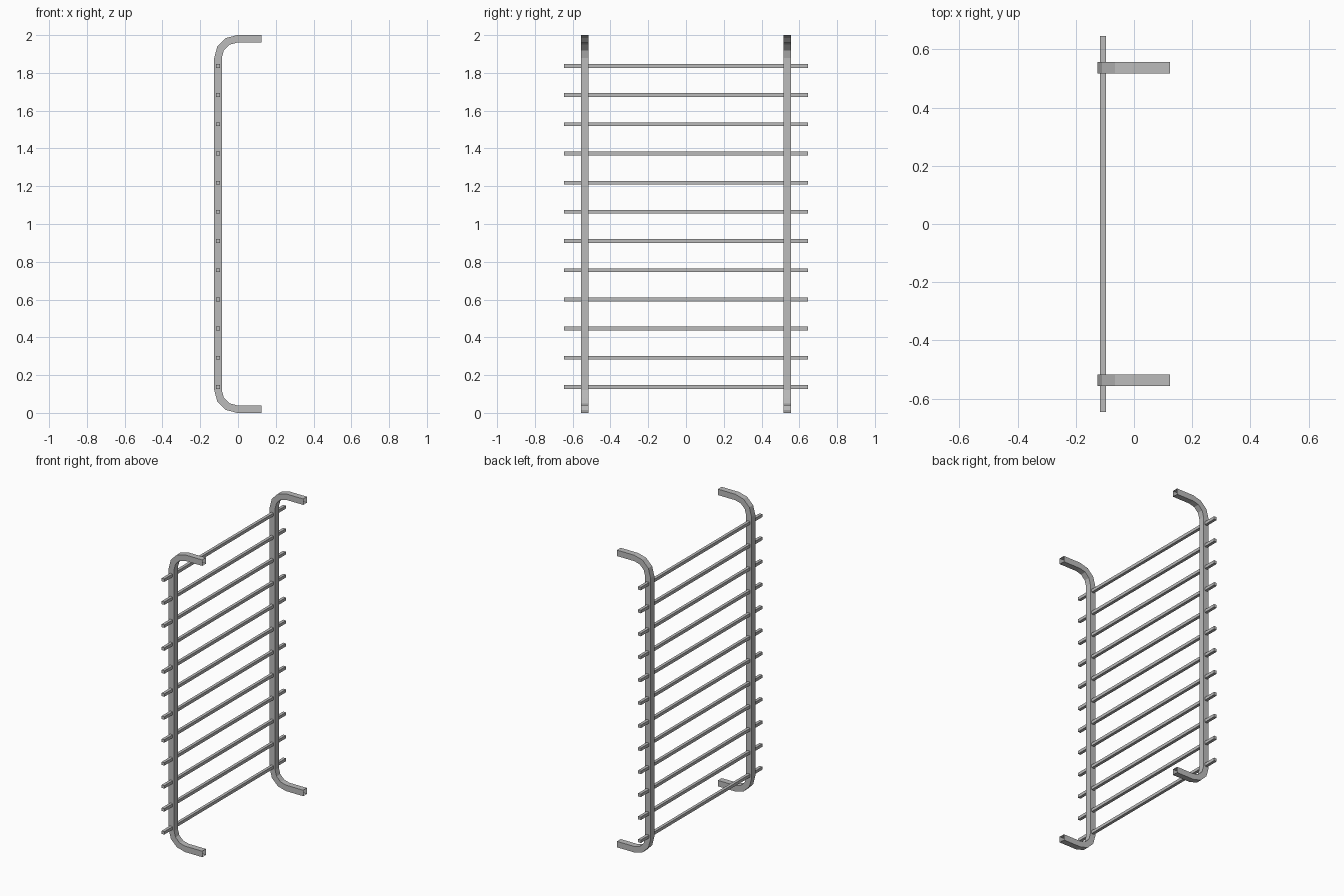
import bpy
import bmesh
from math import sin, cos, radians
from mathutils import Vector

cube = bpy.data.objects.get("Cube")
if cube:
    bpy.data.objects.remove(cube)

RAIL, RUNG = 0.04, 0.02        # square section widths
RAIL_X, RAIL_Y = -0.106, 0.537
REACH = 0.124                  # how far the bent ends extend
BEND, STEPS = 0.101, 3

steel = bpy.data.materials.new("grey steel")
steel.use_nodes = True
colour = (0.5, 0.5, 0.5, 1)
steel.diffuse_color = colour
steel.node_tree.nodes["Principled BSDF"].inputs["Base Color"].default_value = colour


def finish(name, bm):
    bmesh.ops.recalc_face_normals(bm, faces=bm.faces)
    mesh = bpy.data.meshes.new(name)
    bm.to_mesh(mesh)
    bm.free()
    mesh.materials.append(steel)
    obj = bpy.data.objects.new(name, mesh)
    bpy.context.collection.objects.link(obj)
    return obj


def rail_path(offset):
    """C-shaped line in x, z, moved inwards by offset."""
    cx, cz, r = RAIL_X + BEND, 2 - RAIL / 2 - BEND, BEND - offset
    top = [(REACH, cz + r)]
    for i in range(STEPS + 1):
        a = radians(90 + 90 * i / STEPS)
        top.append((cx + r * cos(a), cz + r * sin(a)))
    return top + [(x, 2 - z) for x, z in reversed(top)]


def add_rail(name, y):
    # open-ended square tube swept along the bent path
    bm = bmesh.new()
    h = RAIL / 2
    corners = [(-h, -h), (-h, h), (h, h), (h, -h)]
    lines = [[bm.verts.new((x, y + dy, z)) for x, z in rail_path(off)]
             for off, dy in corners]
    for k in range(4):
        a, b = lines[k], lines[(k + 1) % 4]
        for i in range(len(a) - 1):
            bm.faces.new((a[i], a[i + 1], b[i + 1], b[i]))
    finish(name, bm)


def add_rung(name, z):
    bm = bmesh.new()
    bmesh.ops.create_cube(bm, size=1)
    bmesh.ops.scale(bm, vec=Vector((RUNG, 1.292, RUNG)), verts=bm.verts)
    finish(name, bm).location = (RAIL_X, 0, z)


# Upright rails
add_rail("front_rail", -RAIL_Y)
add_rail("back_rail", RAIL_Y)

# Evenly spaced rungs
COUNT, LOW, HIGH = 12, 0.137, 1.837
for n in range(COUNT):
    add_rung(f"rung_{n + 1}", LOW + (HIGH - LOW) * n / (COUNT - 1))
